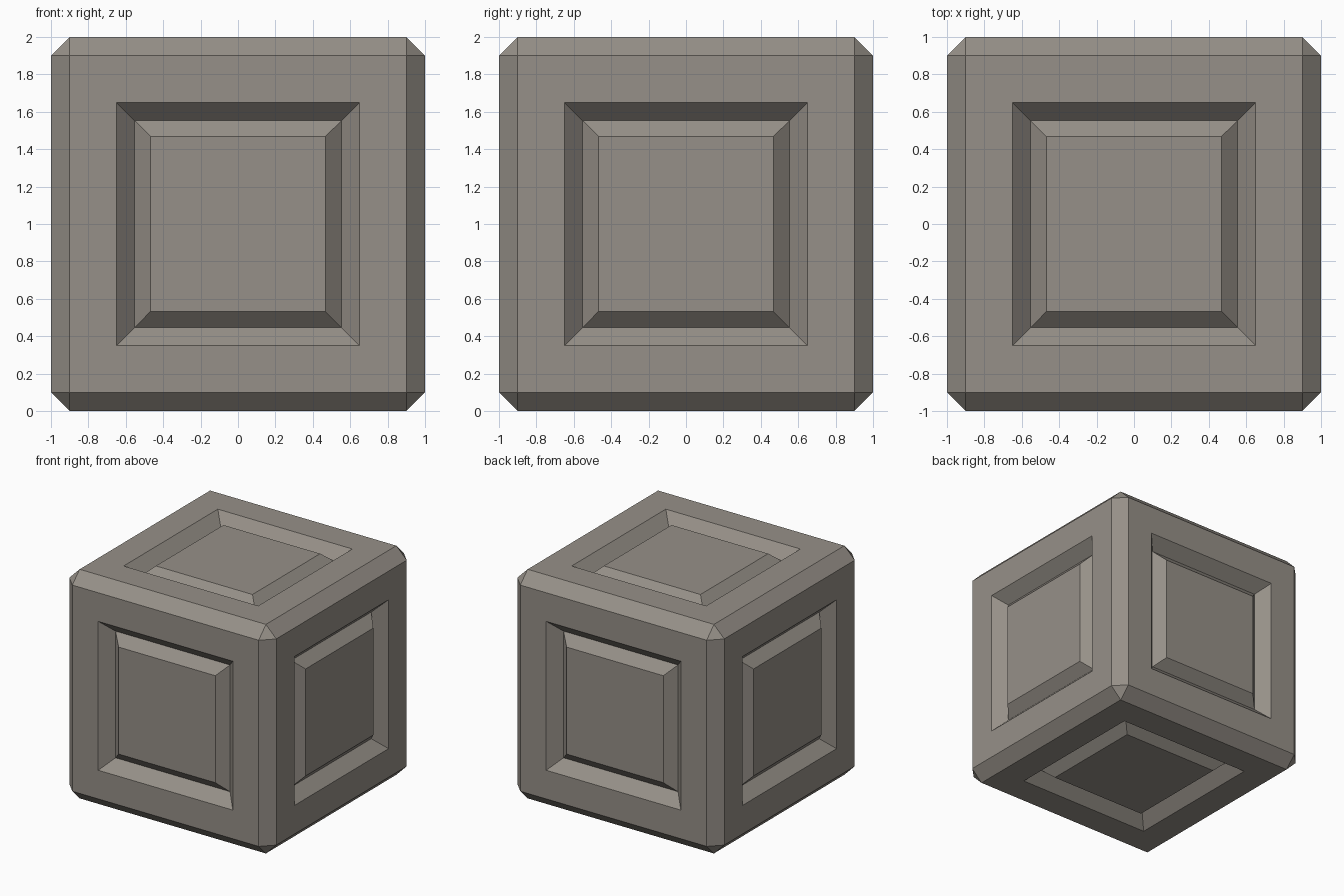
import bpy, bmesh

if "Cube" in bpy.data.objects:
    bpy.data.objects.remove(bpy.data.objects["Cube"])

# One warm grey stone colour
stone = bpy.data.materials.new("warm grey stone")
stone.diffuse_color = (0.305, 0.279, 0.246, 1)
stone.use_nodes = True
stone.node_tree.nodes["Principled BSDF"].inputs["Base Color"].default_value = stone.diffuse_color

bm = bmesh.new()

# Cube standing on the ground, with chamfered edges and corners
bmesh.ops.create_cube(bm, size=2)
bmesh.ops.translate(bm, verts=bm.verts, vec=(0, 0, 1))
bmesh.ops.bevel(bm, geom=bm.edges[:], offset=0.1, offset_type='OFFSET',
                segments=1, profile=0.5, affect='EDGES')
bm.normal_update()

# The six flat sides: border, sloped groove, then a raised centre panel
sides = [f for f in bm.faces if max(abs(c) for c in f.normal) > 0.99]
for thickness, depth in ((0.25, 0), (0.097, -0.10), (0.086, 0.08)):
    bmesh.ops.inset_individual(bm, faces=sides, thickness=thickness,
                               depth=depth, use_even_offset=True)
    bm.normal_update()

mesh = bpy.data.meshes.new("panelled_block")
bm.to_mesh(mesh)
bm.free()
mesh.materials.append(stone)
block = bpy.data.objects.new("panelled_block", mesh)
bpy.context.collection.objects.link(block)
